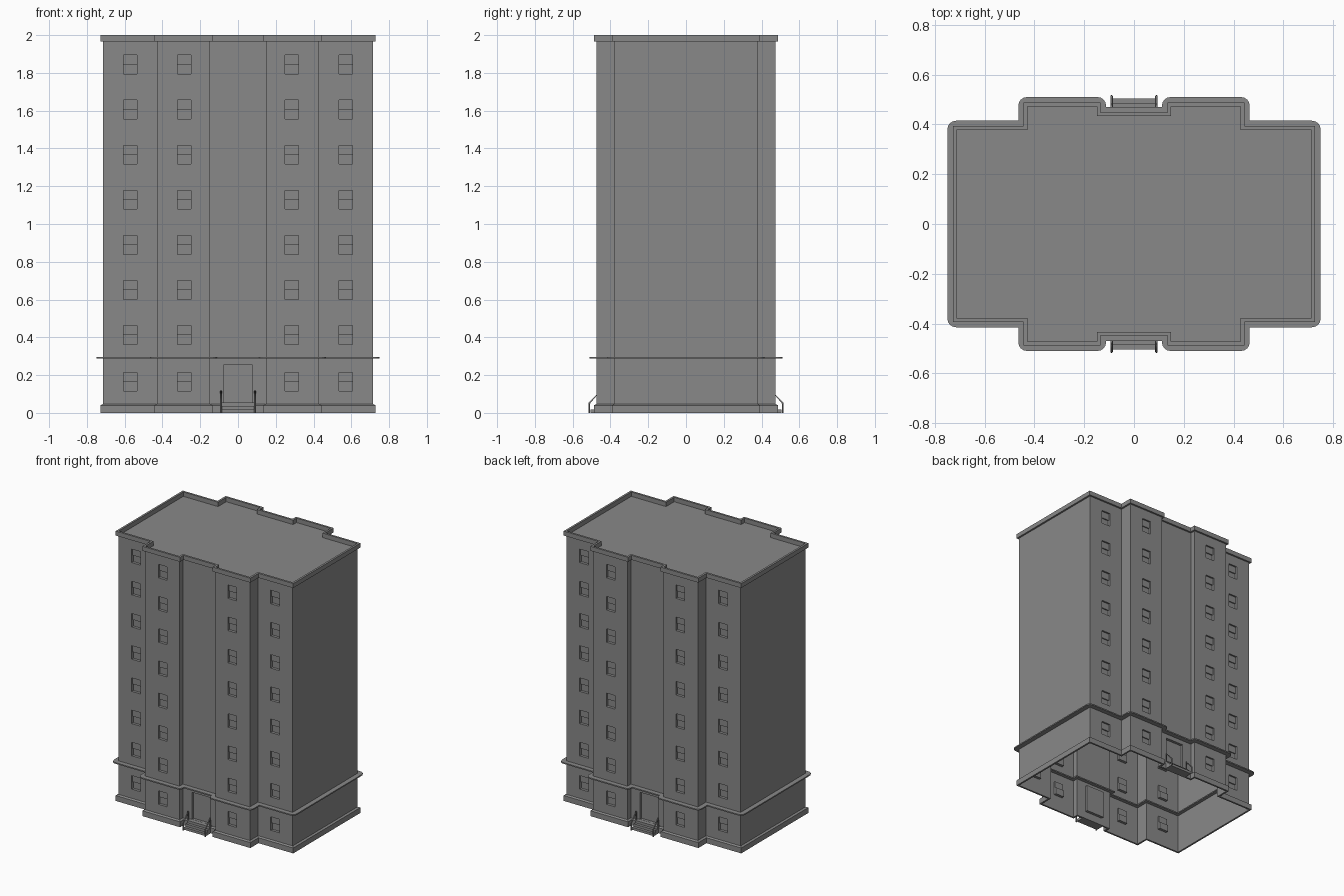
import bpy
import bmesh
from math import cos, sin, pi
from mathutils import Vector

cube = bpy.data.objects.get("Cube")
if cube:
    bpy.data.objects.remove(cube, do_unlink=True)

GREY = (0.25, 0.25, 0.25, 1)
mat = bpy.data.materials.new("concrete grey")
mat.use_nodes = True
mat.diffuse_color = GREY
mat.node_tree.nodes["Principled BSDF"].inputs["Base Color"].default_value = GREY

# Quarter footprint, from the front centre round to the side centre
X_BAY_IN, X_BAY_OUT, X_SIDE = 0.147, 0.43, 0.715
Y_DOOR, Y_BAY, Y_WING = -0.435, -0.475, -0.38
ROOF_Z, TOP_Z = 1.967, 2.0
FOOTPRINT = [(0, Y_DOOR), (X_BAY_IN, Y_DOOR), (X_BAY_IN, Y_BAY), (X_BAY_OUT, Y_BAY),
             (X_BAY_OUT, Y_WING), (X_SIDE, Y_WING), (X_SIDE, 0)]
MITRES = [(0, -1), (-1, -1), (-1, -1), (1, -1), (1, -1), (1, -1), (1, 0)]
CONVEX = {2: pi, 3: 1.5 * pi, 5: 1.5 * pi}  # corner index: start angle of its arc


def finish(name, obj_data, axes=(True, True, False)):
    """Link the object and mirror the modelled quarter or half."""
    obj = bpy.data.objects.new(name, obj_data)
    bpy.context.collection.objects.link(obj)
    obj_data.materials.append(mat)
    mod = obj.modifiers.new("Mirror", 'MIRROR')
    mod.use_axis = axes
    mod.merge_threshold = 0.0005
    return obj


def finish_bm(name, bm, axes=(True, True, False)):
    bmesh.ops.remove_doubles(bm, verts=bm.verts, dist=0.0001)
    mesh = bpy.data.meshes.new(name)
    bm.to_mesh(mesh)
    bm.free()
    return finish(name, mesh, axes)


def face(bm, points):
    bm.faces.new([bm.verts.new(p) for p in points])


def rect(x0, x1, z0, z1, y):
    return [(x0, y, z0), (x1, y, z0), (x1, y, z1), (x0, y, z1)]


def reveal(bm, x0, x1, z0, z1, y, depth):
    """Sides of a recess; no side is made on the mirror plane."""
    outer, inner = rect(x0, x1, z0, z1, y), rect(x0, x1, z0, z1, y + depth)
    for k in range(4):
        n = (k + 1) % 4
        if not (k == 3 and x0 == 0):
            face(bm, [outer[k], outer[n], inner[n], inner[k]])


def facade(bm, x0, x1, y, hole_x, holes):
    """Flat wall strip with one column of openings left free."""
    a, b = hole_x
    if a > x0:
        face(bm, rect(x0, a, 0, ROOF_Z, y))
    face(bm, rect(b, x1, 0, ROOF_Z, y))
    z = 0
    for lo, hi in holes:
        face(bm, rect(a, b, z, lo, y))
        z = hi
    face(bm, rect(a, b, z, ROOF_Z, y))


def moulding(name, profile, closed=False, rounded=False):
    """Sweep an (offset, height) profile around the footprint."""
    path = []
    for i, (p, m) in enumerate(zip(FOOTPRINT, MITRES)):
        if rounded and i in CONVEX:
            for s in range(5):
                t = CONVEX[i] + s * pi / 8
                path.append((p, (cos(t), sin(t)), m))
        else:
            path.append((p, m, m))
    if closed:
        profile = profile + profile[:1]
    bm = bmesh.new()

    def at(station, o, z):
        p, arc, mitre = station
        d = arc if o > 0 else mitre
        return Vector((p[0] + d[0] * o, p[1] + d[1] * o, z))

    for s, t in zip(path, path[1:]):
        for a, b in zip(profile, profile[1:]):
            quad = []
            for v in (at(s, *a), at(t, *a), at(t, *b), at(s, *b)):
                if all((v - q).length > 0.0001 for q in quad):
                    quad.append(v)
            if len(quad) > 2:
                face(bm, quad)
    return finish_bm(name, bm)


# Walls with window and door openings
floors = [0.165] + [0.412 + 0.2387 * i for i in range(7)]
win_z = [(c - 0.05, c + 0.05) for c in floors]
columns = [(X_BAY_IN, X_BAY_OUT, Y_BAY, (0.249, 0.321)),
           (X_BAY_OUT, X_SIDE, Y_WING, (0.534, 0.606))]
door_x, door_z = (0, 0.073), (0.055, 0.255)

walls = bmesh.new()
facade(walls, 0, X_BAY_IN, Y_DOOR, door_x, [door_z])
for x0, x1, y, hole in columns:
    facade(walls, x0, x1, y, hole, win_z)
for i in (1, 3, 5):
    p, q = FOOTPRINT[i], FOOTPRINT[i + 1]
    face(walls, [(*p, 0), (*q, 0), (*q, ROOF_Z), (*p, ROOF_Z)])
finish_bm("walls", walls)

# Sash windows, lower sash set deeper
windows = bmesh.new()
for _, _, y, (a, b) in columns:
    for lo, hi in win_z:
        mid = (lo + hi) / 2
        reveal(windows, a, b, lo, hi, y, 0.012)
        face(windows, rect(a, b, mid, hi, y + 0.012))
        reveal(windows, a, b, lo, mid, y + 0.012, 0.008)
        face(windows, rect(a, b, lo, mid, y + 0.02))
finish_bm("windows", windows)

# Entrance doors
door = bmesh.new()
reveal(door, *door_x, *door_z, Y_DOOR, 0.02)
face(door, rect(*door_x, *door_z, Y_DOOR + 0.02))
finish_bm("doors", door)

# Roof
roof = bmesh.new()
face(roof, [(x, y, ROOF_Z) for x, y in FOOTPRINT] + [(0, 0, ROOF_Z)])
finish_bm("roof", roof)

# Plinth, belt ledge and parapet
moulding("plinth", [(0, 0), (0.013, 0), (0.013, 0.04), (0, 0.047)])
moulding("belt_ledge", [(-0.025, 0.287), (0.035, 0.287), (0.035, 0.296), (-0.025, 0.296)],
         closed=True, rounded=True)
moulding("parapet", [(0, ROOF_Z), (0.013, ROOF_Z), (0.013, TOP_Z), (-0.002, TOP_Z),
                     (-0.002, ROOF_Z)])

# Entrance steps
steps = bmesh.new()
profile = [(Y_DOOR, 0)]
for i in range(3):
    y = -0.505 + 0.02 * i
    profile += [(y, 0.018 * i), (y, 0.018 * (i + 1))]
profile.append((Y_DOOR, 0.054))
side = steps.faces.new([steps.verts.new((-0.09, y, z)) for y, z in profile])
ext = bmesh.ops.extrude_face_region(steps, geom=[side], use_keep_orig=True)
bmesh.ops.translate(steps, vec=(0.18, 0, 0),
                    verts=[v for v in ext["geom"] if isinstance(v, bmesh.types.BMVert)])
bmesh.ops.recalc_face_normals(steps, faces=steps.faces)
finish_bm("entrance_steps", steps, (False, True, False))

# Handrails
rail = bpy.data.curves.new("handrails", 'CURVE')
rail.dimensions = '3D'
rail.bevel_depth = 0.005
rail.bevel_resolution = 1
rail.use_fill_caps = True
points = [(-0.513, 0), (-0.513, 0.05), (-0.455, 0.115), (-0.455, 0.05)]
spline = rail.splines.new('POLY')
spline.points.add(len(points) - 1)
for pt, (y, z) in zip(spline.points, points):
    pt.co = (0.09, y, z, 1)
finish("handrails", rail)
